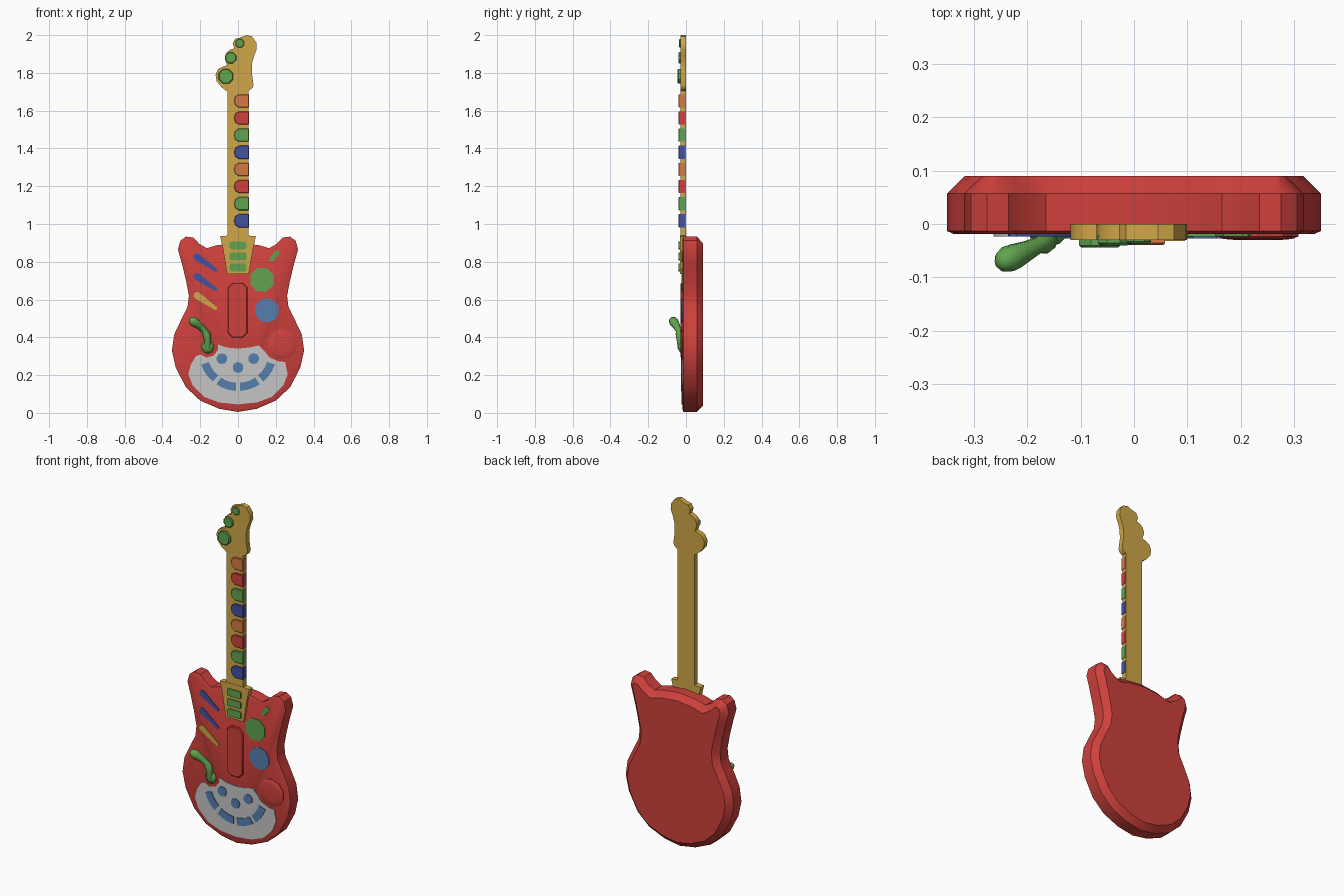
import bpy, bmesh, math
from mathutils import Vector

if "Cube" in bpy.data.objects:
    bpy.data.objects.remove(bpy.data.objects["Cube"])

def material(name, rgb):
    m = bpy.data.materials.new(name)
    m.diffuse_color = (*rgb, 1)
    m.use_nodes = True
    m.node_tree.nodes["Principled BSDF"].inputs["Base Color"].default_value = m.diffuse_color
    return m

RED = material("red", (0.62, 0.052, 0.045))
YELLOW = material("mustard yellow", (0.64, 0.39, 0.065))
GREEN = material("green", (0.12, 0.37, 0.08))
BLUE = material("sky blue", (0.09, 0.21, 0.43))
NAVY = material("deep blue", (0.06, 0.085, 0.36))
ORANGE = material("orange", (0.66, 0.19, 0.06))
GREY = material("light grey", (0.56, 0.56, 0.56))

def finish(name, bm, mat, angle=35):
    bmesh.ops.recalc_face_normals(bm, faces=bm.faces)
    me = bpy.data.meshes.new(name)
    bm.to_mesh(me)
    bm.free()
    me.materials.append(mat)
    ob = bpy.data.objects.new(name, me)
    bpy.context.collection.objects.link(ob)
    bpy.ops.object.select_all(action='DESELECT')
    ob.select_set(True)
    bpy.context.view_layer.objects.active = ob
    bpy.ops.object.shade_smooth_by_angle(angle=math.radians(angle))
    return ob

def offset(pts, d):
    """Move an x/z outline inwards by d."""
    n = len(pts)
    P = [Vector(p) for p in pts]
    area = sum(P[i].x * P[(i + 1) % n].y - P[(i + 1) % n].x * P[i].y for i in range(n))
    s = 1 if area > 0 else -1
    out = []
    for i in range(n):
        a = (P[i] - P[i - 1]).normalized()
        b = (P[(i + 1) % n] - P[i]).normalized()
        na, nb = Vector((-a.y, a.x)) * s, Vector((-b.y, b.x)) * s
        m = (na + nb).normalized()
        out.append(P[i] + m * d / max(m.dot(na), 0.6))
    return out

def bridge(bm, rings):
    n = len(rings[0])
    for r0, r1 in zip(rings, rings[1:]):
        for i in range(n):
            j = (i + 1) % n
            bm.faces.new((r0[i], r0[j], r1[j], r1[i]))
    bm.faces.new(rings[0])
    bm.faces.new(rings[-1][::-1])

def prism(name, pts, layers, mat):
    """Stack an x/z outline along y; layers = (y, inset)."""
    bm = bmesh.new()
    bridge(bm, [[bm.verts.new((p[0], y, p[1])) for p in (offset(pts, d) if d else pts)]
                for y, d in layers])
    return finish(name, bm, mat)

def tube(name, path, mat, sides=10):
    """Round bar through (x, y, z, radius) points."""
    bm = bmesh.new()
    C = [Vector(p[:3]) for p in path]
    rings = []
    for i, c in enumerate(C):
        t = (C[min(i + 1, len(C) - 1)] - C[max(i - 1, 0)]).normalized()
        u = t.cross(Vector((0, 1, 0))).normalized()
        v = t.cross(u)
        rings.append([bm.verts.new(c + path[i][3] * (u * math.cos(k * math.tau / sides)
                      + v * math.sin(k * math.tau / sides))) for k in range(sides)])
    bridge(bm, rings)
    return finish(name, bm, mat, 60)

def circle(x, z, r, n):
    return [(x + r * math.cos((k + .5) * math.tau / n), z + r * math.sin((k + .5) * math.tau / n))
            for k in range(n)]

def capsule(x0, z0, r0, x1, z1, r1, n=4):
    """Outline of a tapered pill between two points."""
    a = math.atan2(z1 - z0, x1 - x0)
    pts = []
    for x, z, r, s in ((x1, z1, r1, a - math.pi / 2), (x0, z0, r0, a + math.pi / 2)):
        pts += [(x + r * math.cos(s + math.pi * k / n), z + r * math.sin(s + math.pi * k / n))
                for k in range(n + 1)]
    return pts

def box_outline(x, z, w, h, c):
    return [(x - w, z - h + c), (x - w + c, z - h), (x + w - c, z - h), (x + w, z - h + c),
            (x + w, z + h - c), (x + w - c, z + h), (x - w + c, z + h), (x - w, z + h - c)]

FLAT = [(-.012, 0), (-.023, 0)]

# body: mirrored outline with a wide back bevel and a narrow front bevel
half = [(.10, .022), (.20, .065), (.275, .135), (.33, .24), (.35, .33), (.338, .415),
        (.295, .505), (.267, .56), (.26, .62), (.275, .70), (.297, .79), (.318, .865),
        (.305, .912), (.275, .933), (.235, .928), (.205, .895), (.165, .872), (.11, .888)]
body = [(0, .005)] + half + [(0, .90)] + [(-x, z) for x, z in reversed(half)]
prism("body", body, [(.09, .033), (.057, 0), (-.013, 0), (-.019, .013)], RED)

# neck, its foot and the headstock
prism("neck", [(-.055, .9), (.055, .9), (.055, 1.73), (-.055, 1.73)], [(0, 0), (-.03, 0)], YELLOW)
prism("neck_foot", [(-.057, .735), (.057, .735), (.082, .88), (.095, .935), (.06, .938),
                    (-.06, .938), (-.095, .935), (-.082, .88)], [(0, 0), (-.032, 0)], YELLOW)
head = [(-.055, 1.70), (-.085, 1.722), (-.113, 1.755), (-.119, 1.79), (-.105, 1.82), (-.085, 1.832),
        (-.058, 1.84), (-.070, 1.875), (-.062, 1.905), (-.043, 1.922), (-.02, 1.93), (-.028, 1.957),
        (-.015, 1.98), (.01, 1.986), (.045, 2.0), (.075, 1.992), (.097, 1.96), (.099, 1.925),
        (.085, 1.89), (.074, 1.85), (.073, 1.80), (.082, 1.735), (.075, 1.718), (.055, 1.705)]
prism("headstock", head, [(0, 0), (-.03, 0)], YELLOW)

# tuning pegs
for i, (x, z, r, y) in enumerate([(-.064, 1.782, .042, -.044), (-.038, 1.88, .032, -.04),
                                  (.009, 1.957, .025, -.037)]):
    prism(f"tuning_peg_{i + 1}", circle(x, z, r, 8), [(-.02, 0), (y + .004, 0), (y, .004)], GREEN)

# fret keys wrapping over the right edge of the neck
for i in range(8):
    z = 1.017 + i * .0907
    pts = [(.058, z - .035), (.058, z + .035), (.005, z + .035), (-.014, z + .024),
           (-.021, z), (-.014, z - .024), (.005, z - .035)]
    prism(f"fret_key_{i + 1}", pts, [(-.004, 0), (-.036, 0), (-.039, .003)],
          (NAVY, GREEN, RED, ORANGE)[i % 4])
for i, z in enumerate((.77, .828, .887)):
    prism(f"foot_key_{i + 1}", box_outline(0, z, .045, .021, .007), [(-.02, 0), (-.039, 0)], GREEN)

# raised strum bar
prism("strum_bar", box_outline(-.002, .543, .052, .145, .025), [(-.01, 0), (-.026, 0), (-.03, .004)], RED)

# slanted strips
for i, (z, m) in enumerate([(.825, NAVY), (.722, NAVY), (.622, YELLOW)]):
    prism(f"strip_{i + 1}", capsule(-.217, z, .019, -.118, z - .069, .009), FLAT, m)

# round pads and a small switch
prism("green_pad", circle(.127, .705, .067, 8), FLAT, GREEN)
prism("blue_pad", circle(.153, .543, .065, 10), FLAT, BLUE)
prism("small_switch", capsule(.178, .812, .012, .205, .846, .014), FLAT, GREEN)

# large knob
prism("knob", circle(.232, .363, .08, 10), [(-.01, 0), (-.023, 0), (-.028, .012), (-.03, .035)], RED)

# whammy lever
tube("lever", [(-.161, -.03, .34, .014), (-.162, -.032, .39, .019), (-.168, -.035, .42, .021),
               (-.178, -.039, .436, .015), (-.200, -.050, .458, .019), (-.222, -.060, .474, .024),
               (-.236, -.066, .484, .025), (-.249, -.072, .492, .019), (-.256, -.075, .496, .008)], GREEN)
bm = bmesh.new()
bmesh.ops.create_uvsphere(bm, u_segments=10, v_segments=6, radius=.034)
for v in bm.verts:
    v.co = (v.co.x - .16, v.co.y * .7 - .018, v.co.z + .348)
finish("lever_base", bm, GREEN, 60)

# crescent control panel
panel = [(0, .045), (.10, .055), (.18, .085), (.24, .145), (.263, .205), (.25, .27), (.215, .272),
         (.165, .295), (.138, .33), (.11, .357), (.06, .346), (0, .34), (-.06, .346), (-.105, .362),
         (-.108, .33), (-.13, .303), (-.165, .293), (-.2, .31), (-.225, .298), (-.25, .255),
         (-.263, .205), (-.24, .145), (-.18, .085), (-.10, .055)]
prism("control_panel", panel, FLAT, GREY)
BUTTON = [(-.02, 0), (-.027, 0)]
for i, (x, z) in enumerate([(-.085, .287), (0, .24), (.083, .287)]):
    prism(f"round_button_{i + 1}", circle(x, z, .029, 10), BUTTON, BLUE)
for i in range(4):
    angles = [math.radians(199 + i * 37.2 + k * 10.2) for k in range(4)]
    arc = [(.206 * math.cos(a), .322 + .206 * math.sin(a)) for a in angles]
    arc += [(.163 * math.cos(a), .322 + .163 * math.sin(a)) for a in reversed(angles)]
    prism(f"arc_button_{i + 1}", arc, BUTTON, BLUE)
